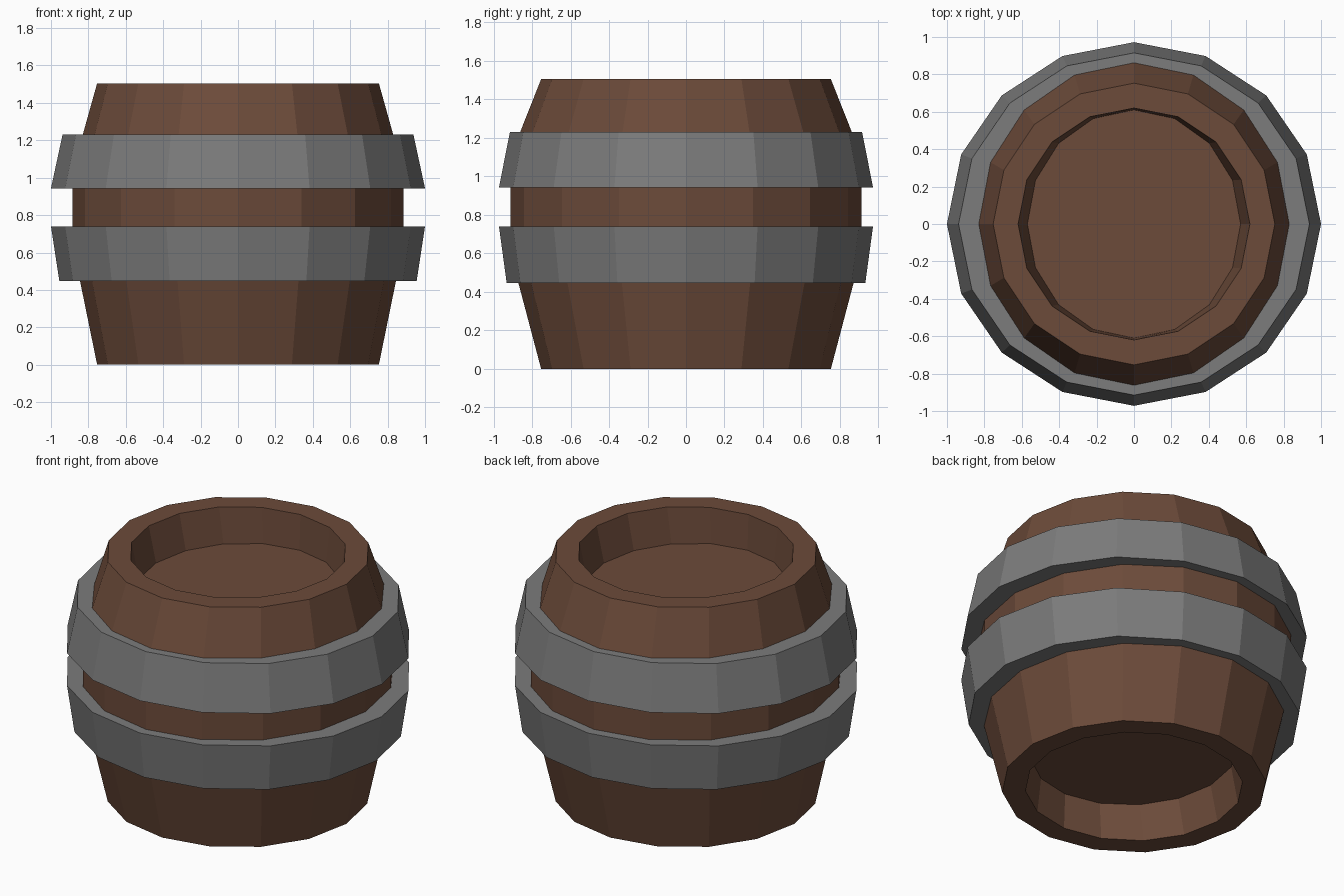
import bpy, bmesh
from math import cos, sin, tau

if "Cube" in bpy.data.objects:
    bpy.data.objects.remove(bpy.data.objects["Cube"])

SIDES = 16


def material(name, color):
    m = bpy.data.materials.new(name)
    m.diffuse_color = (*color, 1)
    m.use_nodes = True
    m.node_tree.nodes["Principled BSDF"].inputs["Base Color"].default_value = m.diffuse_color
    return m


def lathe(name, profile, mat, closed):
    """Sweep (x radius, y radius, z) points round z; closed joins the ends, otherwise they are capped."""
    bm = bmesh.new()
    rings = [[bm.verts.new((rx * cos(tau * i / SIDES), ry * sin(tau * i / SIDES), z))
              for i in range(SIDES)] for rx, ry, z in profile]
    pairs = list(zip(rings, rings[1:]))
    if closed:
        pairs.append((rings[-1], rings[0]))
    else:
        bm.faces.new(rings[0])
        bm.faces.new(rings[-1])
    for a, b in pairs:
        for i in range(SIDES):
            j = (i + 1) % SIDES
            bm.faces.new((a[i], a[j], b[j], b[i]))
    bmesh.ops.recalc_face_normals(bm, faces=bm.faces)
    me = bpy.data.meshes.new(name)
    bm.to_mesh(me)
    bm.free()
    me.materials.append(mat)
    ob = bpy.data.objects.new(name, me)
    bpy.context.collection.objects.link(ob)
    return ob


wood = material("wood", (0.15, 0.07, 0.042))
iron = material("iron", (0.2, 0.2, 0.2))

# Barrel body with recessed ends
lathe("barrel_body", [
    (0.57, 0.61, 0.22), (0.62, 0.62, 0), (0.753, 0.753, 0),
    (0.845, 0.872, 0.45), (0.886, 0.912, 0.63),
    (0.886, 0.912, 1.03), (0.83, 0.862, 1.23),
    (0.753, 0.753, 1.505), (0.62, 0.62, 1.505), (0.57, 0.61, 1.285),
], wood, closed=False)

# Hoops, widest towards the middle of the barrel
lathe("lower_hoop", [
    (0.955, 0.932, 0.447), (1.0, 0.972, 0.74),
    (0.87, 0.89, 0.74), (0.83, 0.85, 0.447),
], iron, closed=True)
lathe("upper_hoop", [
    (1.0, 0.972, 0.943), (0.938, 0.915, 1.23),
    (0.82, 0.85, 1.23), (0.87, 0.89, 0.943),
], iron, closed=True)
